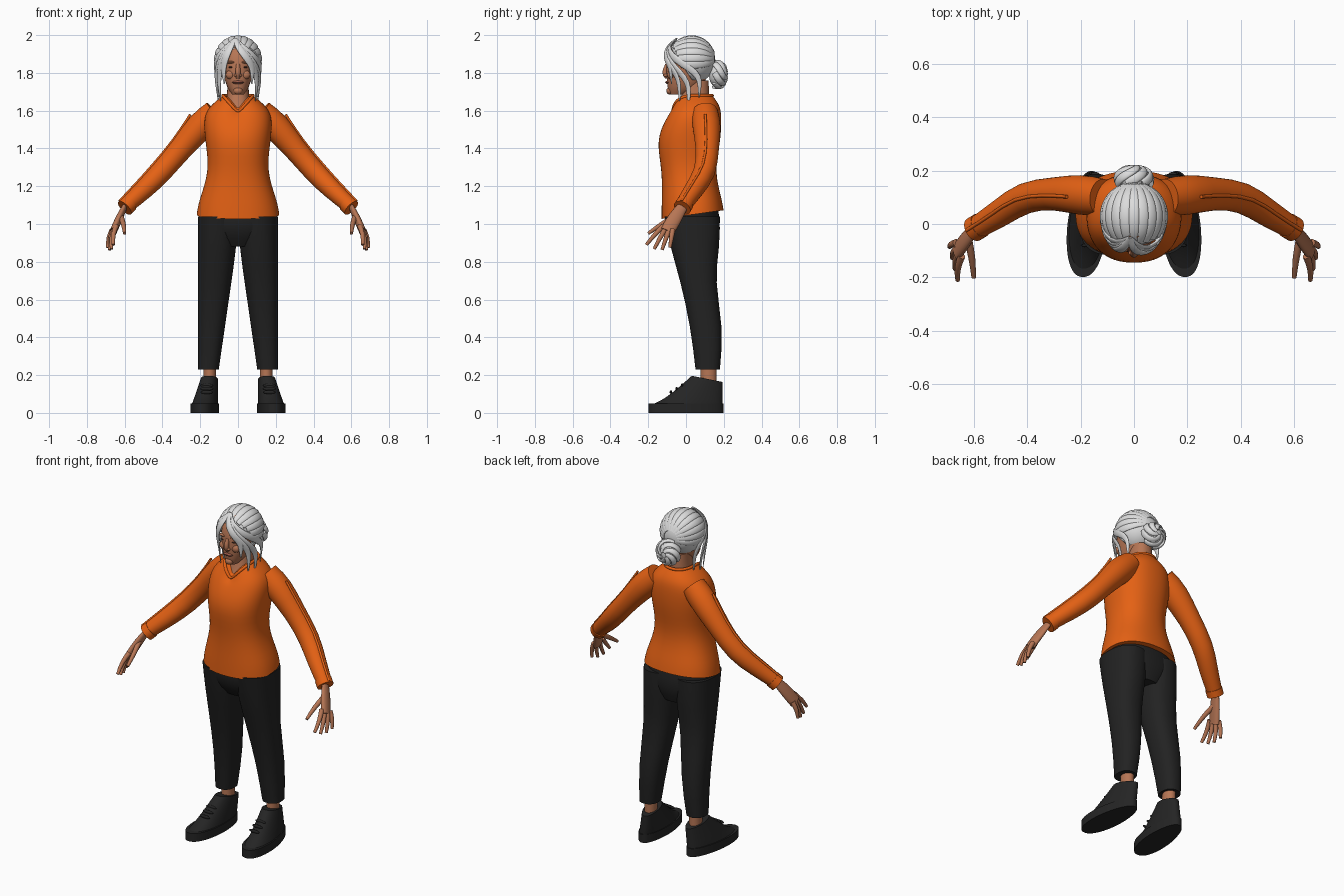
import bpy, bmesh
from math import sin, cos, pi, tau, radians, copysign, sqrt
from mathutils import Vector

cube = bpy.data.objects.get("Cube")
if cube:
    bpy.data.objects.remove(cube)


def material(name, *colour):
    mat = bpy.data.materials.new(name)
    mat.use_nodes = True
    mat.diffuse_color = (*colour, 1)
    shader = mat.node_tree.nodes["Principled BSDF"]
    shader.inputs["Base Color"].default_value = (*colour, 1)
    shader.inputs["Roughness"].default_value = .8
    return mat


orange = material("orange_knit", .78, .12, .007)
skin = material("skin", .47, .18, .09)
silver = material("silver_hair", .72, .72, .72)
charcoal = material("charcoal_cloth", .016, .016, .016)
black = material("black_shoe", .018, .018, .018)
brown = material("dark_brown", .07, .03, .02)
rose = material("lip", .36, .11, .07)


def finish(name, bm, mat, mirror=False, levels=1):
    """Turn a bmesh into a smooth shaded object."""
    bmesh.ops.recalc_face_normals(bm, faces=bm.faces)
    mesh = bpy.data.meshes.new(name)
    bm.to_mesh(mesh)
    bm.free()
    mesh.materials.append(mat)
    for face in mesh.polygons:
        face.use_smooth = True
    part = bpy.data.objects.new(name, mesh)
    bpy.context.collection.objects.link(part)
    if mirror:
        part.modifiers.new("mirror", "MIRROR").use_mirror_merge = False
    if levels:
        subdivision = part.modifiers.new("subdivision", "SUBSURF")
        subdivision.levels = subdivision.render_levels = levels
    return part


def loft(name, rings, mat, mirror=False, closed=False, levels=1):
    """Skin equal rings of points; open lofts get crisp flat caps."""
    bm = bmesh.new()
    crease = bm.edges.layers.float.new("crease_edge")
    rows = [[bm.verts.new(point) for point in ring] for ring in rings]
    if closed:
        rows.append(rows[0])
    for low, high in zip(rows, rows[1:]):
        for k in range(len(low)):
            bm.faces.new((low[k - 1], low[k], high[k], high[k - 1]))
    if not closed:
        for end in (rows[0], rows[-1]):
            for edge in bm.faces.new(end).edges:
                edge[crease] = 1
                edge.smooth = False
    return finish(name, bm, mat, mirror, levels)


def oval(z, inner, outer, front, back, tilt=0, drop=0, toe=0, sides=28):
    """Level squarish oval. tilt slopes it, drop cuts a V in front, toe shapes a foot."""
    points = []
    middle, half = (back - front) / 2, (back + front) / 2
    for k in range(sides):
        c, s = cos(tau * k / sides), sin(tau * k / sides)
        c, s = copysign(abs(c) ** .87, c), copysign(abs(s) ** .87, s)
        y = middle + half * s
        x = (inner + outer) / 2 + (outer - inner) / 2 * c * (1 - toe * max(0, s))
        vee = drop * max(0, 1 - abs(c)) if s < 0 else 0
        points.append(Vector((x - toe * y * .4, y, z + tilt * (y - middle) - vee)))
    return points


def column(name, rows, mat):
    """Centred stack of ovals from height, half width, front and back depth."""
    return loft(name, [oval(z, -w, w, front, back) for z, w, front, back in rows], mat)


def tube(name, path, mat, flat=1, wide=(0, 1, 0), centre=None, mirror=False, closed=False, sides=10):
    """Oval tube along (point, radius) stations, lying flat around a centre if given."""
    points = [Vector(point) for point, radius in path]
    last, rings = len(points) - 1, []
    for i, (point, radius) in enumerate(path):
        ahead = (i + 1) % len(points) if closed else min(i + 1, last)
        behind = i - 1 if closed else max(i - 1, 0)
        along = (points[ahead] - points[behind]).normalized()
        across = along.cross(points[i] - centre) if centre else Vector(wide)
        across = (across - along * across.dot(along)).normalized() * radius
        up = along.cross(across) * flat
        turns = [tau * k / sides for k in range(sides)]
        rings.append([points[i] + across * cos(a) + up * sin(a) for a in turns])
    return loft(name, rings, mat, mirror, closed)


def ball(name, place, size, mat, mirror=False):
    bm = bmesh.new()
    bmesh.ops.create_uvsphere(bm, u_segments=20, v_segments=12, radius=1)
    for v in bm.verts:
        v.co = Vector(place) + v.co * Vector(size)
    return finish(name, bm, mat, mirror)


# Sweater body: sloping hem below, V neck above
torso = [(1.05, .22, .13, .2), (1.12, .21, .13, .19), (1.28, .15, .125, .15), (1.44, .175, .16, .185),
         (1.57, .185, .11, .19), (1.63, .145, .09, .18), (1.68, .08, .07, .14)]
shells = [oval(z, -w, w, front, back, max(0, 1.25 - z) * .7, max(0, z - 1.54) * .65)
          for z, w, front, back in torso]
loft("sweater_body", shells, orange, levels=2)
tube("collar", [(p, .009) for p in shells[-1]], orange, wide=(0, 0, 1), closed=True)

# Sleeves with cuff and raised seam
arm = [((.12, .1, 1.59), .07), ((.2, .11, 1.52), .08), ((.3, .115, 1.4), .06), ((.41, .105, 1.27), .06),
       ((.5, .04, 1.18), .053), ((.6, -.02, 1.09), .042)]
tube("sleeve", arm, orange, mirror=True, sides=18)
tube("cuff", [((.575, -.005, 1.11), .048), ((.6, -.02, 1.085), .048)], orange, mirror=True, sides=18)
outward = Vector((.65, -.1, .75))
tube("sleeve_seam", [(Vector(p) + outward * r, .007) for p, r in arm[1:]], orange, mirror=True)

# Hands with fanned fingers
tube("palm", [((.6, -.02, 1.09), .03), ((.63, -.06, 1.03), .042), ((.66, -.1, .96), .04)],
     skin, flat=.5, wide=(0, 1, -.4), mirror=True)
for i, name in enumerate(("index", "middle", "ring", "little")):
    base = Vector((.645, -.12, .99)).lerp((.665, -.07, .97), i / 3)
    tip = Vector((.66, -.21, .89)).lerp((.69, -.085, .875), i / 3)
    tip.z -= .02 * sin(pi * i / 3)
    knuckle = (base + tip) / 2 + Vector((.01, 0, .005))
    tube(name + "_finger", [(base, .015), (knuckle, .013), (tip, .009)], skin, mirror=True)
tube("thumb", [((.62, -.06, 1.04), .016), ((.605, -.13, 1), .014), ((.6, -.2, .95), .009)], skin, mirror=True)

# Trousers: legs part steadily below the crotch
column("trouser_seat", [(1.08, .2, .11, .17), (.97, .21, .12, .19), (.88, .1, .05, .15)], charcoal)
leg = [(1.04, .115, .18), (.88, .085, .18), (.7, .03, .15), (.45, -.025, .2), (.23, -.05, .18)]
loft("trouser_leg", [oval(z, max(0, .93 - z) * .145, .213, front, back) for z, front, back in leg],
     charcoal, mirror=True)

# Ankles and shoes
tube("ankle", [((.15, .12, .1), .045), ((.15, .12, .27), .045)], skin, flat=.8, mirror=True)
loft("shoe_sole", [oval(z, .1, .25, .2, .2, toe=.2) for z in (0, .05)], black, mirror=True)
steps = [i / 6 for i in range(7)]
loft("shoe_upper", [oval(.04 + .14 * t, .105 + .01 * t, .245 - .04 * t, .19 - .22 * t ** .7, .195,
                         tilt=-.2 * t, toe=.2) for t in steps], black, mirror=True)
for t in (0, .03, .06):
    ball("shoe_lace", (.165, t - .08, t * .6 + .11), (.035, .007, .01), black, mirror=True)

# Neck and head
column("neck", [(1.53, .1, .09, .12), (1.62, .06, .035, .125), (1.76, .055, .01, .12)], skin)
column("head", [(1.685, .03, .085, -.01), (1.72, .06, .1, .08), (1.8, .08, .105, .13),
                (1.9, .088, .108, .14), (1.97, .05, .05, .1)], skin)

# Facial features
tube("nose", [((0, -.1, 1.845), .01), ((0, -.118, 1.8), .017), ((0, -.1, 1.775), .012)],
     skin, wide=(1, 0, 0))
ball("nostril", (.012, -.107, 1.787), (.009, .011, .008), skin, mirror=True)
ball("cheek", (.04, -.08, 1.79), (.026, .02, .024), skin, mirror=True)
ball("chin", (0, -.085, 1.705), (.025, .02, .02), skin)
ball("brow", (.036, -.09, 1.856), (.025, .015, .007), skin, mirror=True)
ball("eye", (.036, -.092, 1.83), (.016, .008, .004), brown, mirror=True)
ball("lips", (0, -.094, 1.75), (.03, .015, .01), rose)
ball("mouth_line", (0, -.094, 1.75), (.033, .017, .002), brown)

# Hair cap, cut open along a slope for the face
crown, size = Vector((0, .03, 1.868)), Vector((.122, .125, .126))
bm = bmesh.new()
bmesh.ops.create_uvsphere(bm, u_segments=36, v_segments=24, radius=1)
for v in bm.verts:
    v.co = crown + v.co * size
bmesh.ops.bisect_plane(bm, geom=bm.verts[:] + bm.edges[:] + bm.faces[:], plane_co=(0, -.08, 1.93),
                       plane_no=(0, -3, -2), clear_outer=True)
cap = finish("hair_cap", bm, silver, levels=0)
cap.modifiers.new("thickness", "SOLIDIFY").thickness = .02

# Combed locks running back over the cap to the bun
for i in range(-6, 7):
    roll, path = radians(i * 17), []
    for k in range(9):
        start = 28 + abs(i) * 6
        bend = radians(start + (160 - start) * k / 8)
        way = Vector((sin(bend) * sin(roll), -cos(bend), sin(bend) * cos(roll)))
        path.append((crown + way * size, .006 + .015 * sin(bend)))
    tube("combed_lock", path, silver, flat=.35, centre=crown)

# Bun with wound strands
knot, bulk = Vector((0, .168, 1.79)), Vector((.07, .05, .072))
ball("bun", knot, bulk * .95, silver)
for i in range(7):
    path = []
    for k in range(8):
        spin, bend = tau * i / 7 + k * .28, .25 + k * .24
        way = Vector((sin(bend) * cos(spin), cos(bend), sin(bend) * sin(spin)))
        path.append((knot + way * bulk, .008 + .01 * sin(bend)))
    tube("bun_strand", path, silver, flat=.5, centre=knot)

# Loose locks falling from the parting around the face
for turn, end in ((40, 1.74), (62, 1.65), (85, 1.62), (110, 1.67)):
    for side in (-1, 1):
        path = []
        for k in range(8):
            t = k / 7
            z = 1.98 + (end - 1.98) * t
            rise = (z - crown.z) / size.z
            reach = sqrt(1 - rise * rise) if rise > 0 else 1 + rise * .1
            angle = radians(-15 + (side * turn + 15) * min(1, t * 1.6))
            spot = Vector((sin(angle) * .126, .03 - cos(angle) * .15, 0)) * reach
            spot.z = z
            path.append((spot, .003 + .018 * sin(pi * (.15 + .85 * t))))
        tube("loose_lock", path, silver, flat=.4, centre=crown)
